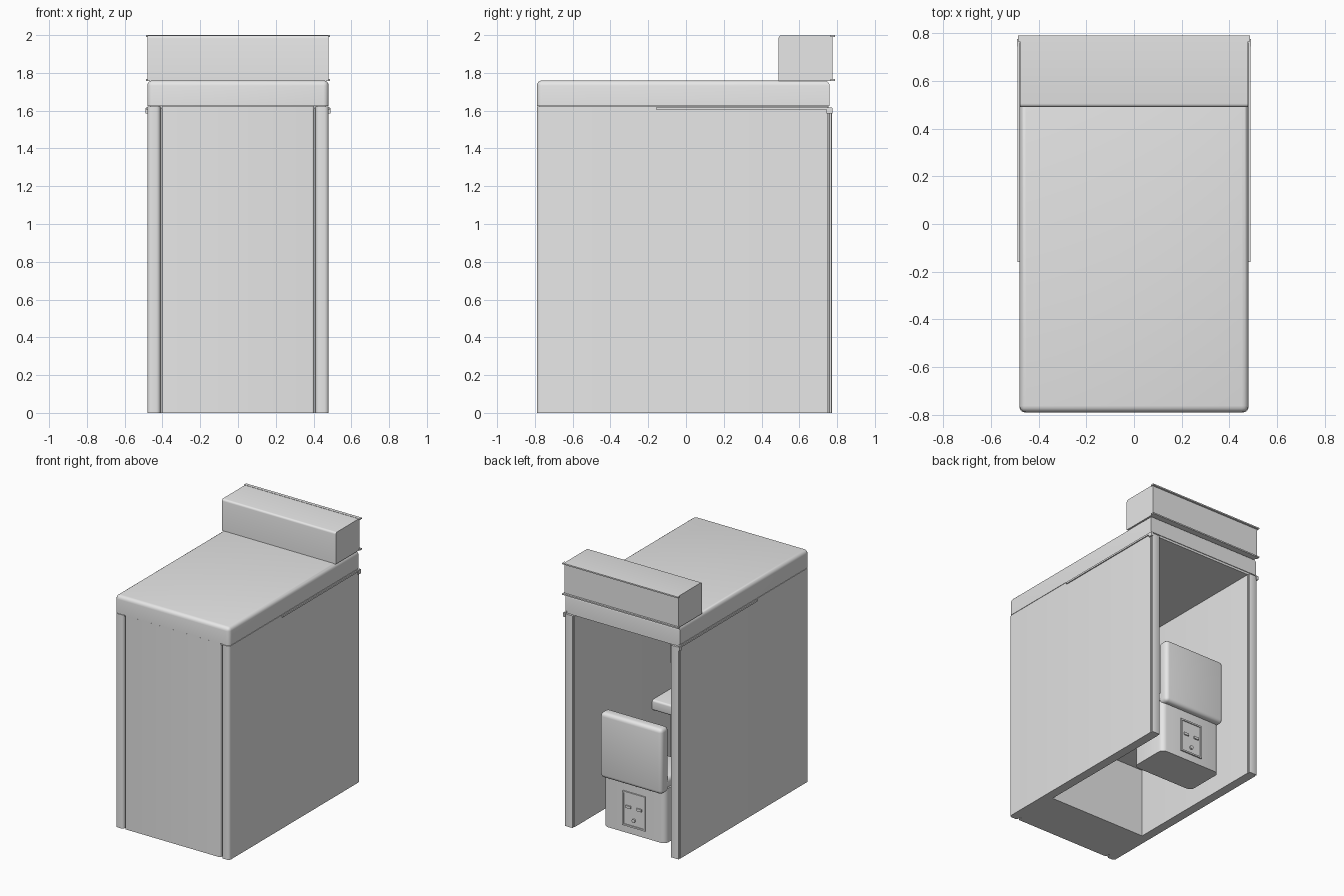
import bpy, bmesh, math

if "Cube" in bpy.data.objects:
    bpy.data.objects.remove(bpy.data.objects["Cube"])

grey = bpy.data.materials.new("plain grey")
grey.diffuse_color = (0.8, 0.8, 0.8, 1)
grey.use_nodes = True
grey.node_tree.nodes["Principled BSDF"].inputs["Base Color"].default_value = grey.diffuse_color


def box(name, x, y, z, r=0.0, rule=None, seg=4):
    """Box from (min, max) ranges; rule picks edges to round by direction and midpoint."""
    bm = bmesh.new()
    bmesh.ops.create_cube(bm, size=1)
    for v in bm.verts:
        for i, (a, b) in enumerate((x, y, z)):
            v.co[i] = a if v.co[i] < 0 else b
    mid = ((x[0] + x[1]) / 2, (y[0] + y[1]) / 2, (z[0] + z[1]) / 2)
    if r:
        edges = []
        for e in bm.edges:
            d = e.verts[1].co - e.verts[0].co
            axis = max(range(3), key=lambda i: abs(d[i]))
            m = (e.verts[0].co + e.verts[1].co) / 2
            side = [m[i] - mid[i] for i in range(3)]
            if rule is None or rule(axis, side):
                edges.append(e)
        bmesh.ops.bevel(bm, geom=edges, offset=r, segments=seg, profile=0.5,
                        affect='EDGES', clamp_overlap=True)
    return finish(name, bm)


def finish(name, bm):
    bmesh.ops.recalc_face_normals(bm, faces=bm.faces)
    me = bpy.data.meshes.new(name)
    bm.to_mesh(me)
    bm.free()
    ob = bpy.data.objects.new(name, me)
    me.materials.append(grey)
    bpy.context.collection.objects.link(ob)
    bpy.ops.object.select_all(action='DESELECT')
    ob.select_set(True)
    bpy.context.view_layer.objects.active = ob
    bpy.ops.object.shade_smooth_by_angle(angle=math.radians(40))
    return ob


def knob(name, x, y, z, r, depth):
    bm = bmesh.new()
    bmesh.ops.create_cone(bm, cap_ends=True, segments=16, radius1=r, radius2=r, depth=depth)
    ob = finish(name, bm)
    ob.rotation_euler.x = math.pi / 2
    ob.location = (x, y, z)


def span(s, a, b):
    return tuple(sorted((s * a, s * b)))


# Roof slab, rounded everywhere but the underside
box("roof", (-0.48, 0.48), (-0.79, 0.76), (1.625, 1.76), 0.028,
    lambda a, m: a == 2 and m[1] < 0 or a != 2 and m[2] > 0)
box("roof_underside", (-0.465, 0.465), (-0.775, 0.755), (1.608, 1.626))

# Sign box on the roof, with lips along its rear face
box("sign_box", (-0.478, 0.478), (0.49, 0.775), (1.758, 1.998), 0.015,
    lambda a, m: a == 0 and m[1] < 0 and m[2] > 0)
for label, z in (("upper", 1.99), ("lower", 1.758)):
    box(label + "_sign_lip", (-0.486, 0.486), (0.765, 0.79), (z, z + 0.01))

# Side walls, rear edge trims and curtain rails
for s, side in ((1, "right"), (-1, "left")):
    box(side + "_wall", span(s, 0.41, 0.48), (-0.79, 0.752), (0, 1.622), 0.022,
        lambda a, m: a == 2 and m[1] < 0)
    box(side + "_wall_seam", span(s, 0.418, 0.472), (0.74, 0.762), (0, 1.61))
    box(side + "_rear_trim", span(s, 0.412, 0.478), (0.758, 0.772), (0, 1.61), 0.004,
        lambda a, m: a == 2, 2)
    box(side + "_rail", span(s, 0.475, 0.488), (-0.16, 0.772), (1.605, 1.618))
    box(side + "_rail_end", span(s, 0.472, 0.49), (0.745, 0.775), (1.585, 1.615))

# Front panel and the cabinet behind it
box("front_panel", (-0.402, 0.402), (-0.785, -0.74), (0, 1.622), 0.01,
    lambda a, m: a == 2 and m[1] < 0)
box("lower_cabinet", (-0.412, 0.412), (-0.75, -0.40), (0, 0.55))
box("middle_cabinet", (-0.412, 0.412), (-0.75, -0.43), (0.5, 0.85))
box("upper_cabinet", (-0.412, 0.412), (-0.75, -0.40), (0.81, 1.615))
box("console_shelf", (-0.41, 0.41), (-0.45, -0.18), (0.53, 0.61), 0.015,
    lambda a, m: a == 0 and m[1] > 0)

# Seat: base, cushion and backrest
box("seat_base", (-0.26, 0.26), (0.31, 0.62), (0, 0.41), 0.04,
    lambda a, m: a == 2)
box("seat_cushion", (-0.26, 0.26), (0.27, 0.62), (0.405, 0.49), 0.03)
box("backrest", (-0.26, 0.26), (0.575, 0.665), (0.385, 0.88), 0.028)

# Service hatch on the rear of the seat base
Y = 0.62
box("hatch_panel", (-0.085, 0.085), (Y - 0.01, Y + 0.003), (0.065, 0.305))
for s, side in ((1, "right"), (-1, "left")):
    box(side + "_hatch_frame", span(s, 0.083, 0.095), (Y - 0.01, Y + 0.01), (0.055, 0.315))
    box(side + "_hatch_latch", span(s, 0.025, 0.065), (Y, Y + 0.012), (0.193, 0.212))
for label, z in (("upper", 0.303), ("lower", 0.055)):
    box(label + "_hatch_frame", (-0.095, 0.095), (Y - 0.01, Y + 0.01), (z, z + 0.012))
knob("hatch_lock", 0, Y + 0.006, 0.11, 0.014, 0.016)
